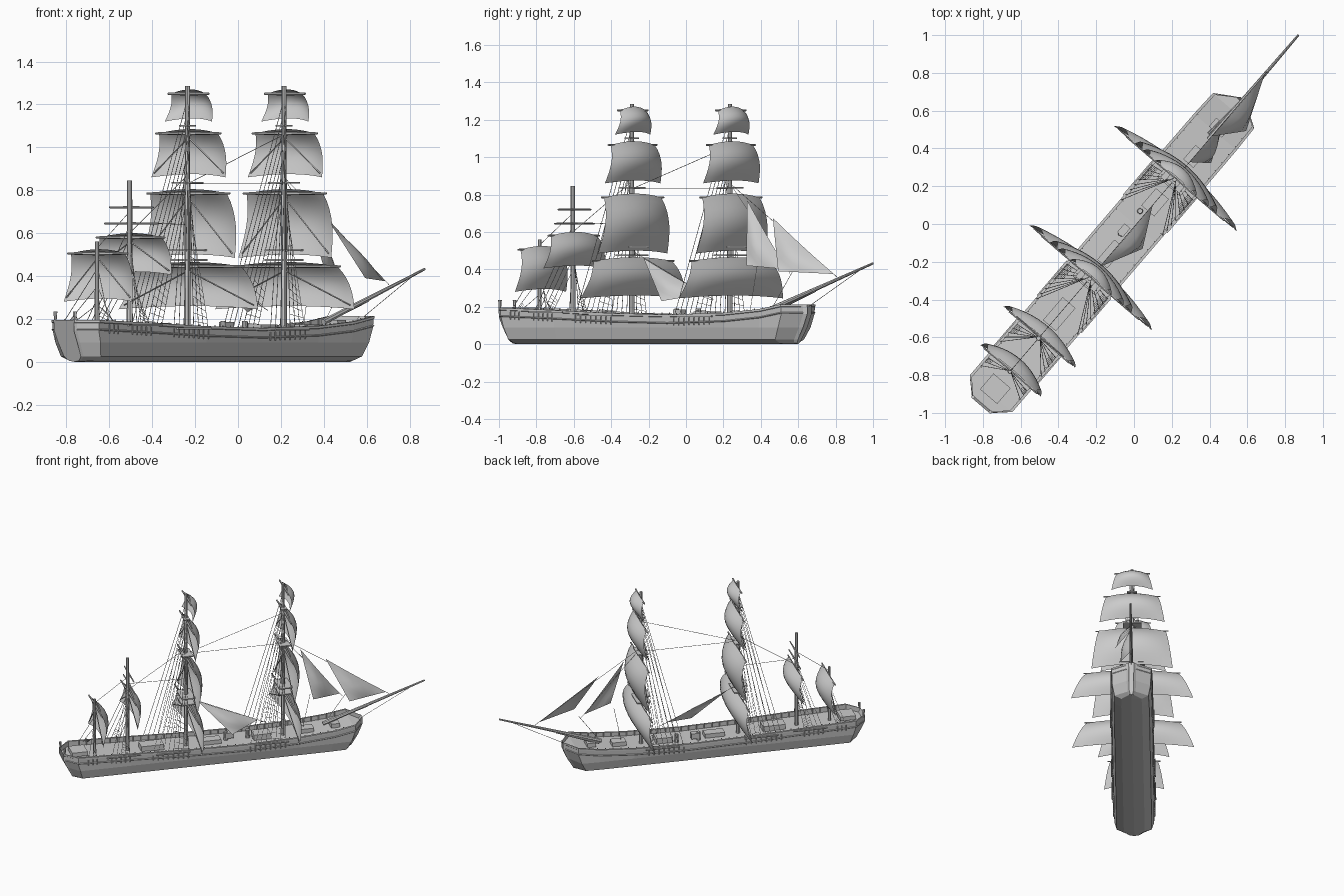
import bpy, bmesh, math
from mathutils import Matrix, Vector

if "Cube" in bpy.data.objects:
    bpy.data.objects.remove(bpy.data.objects["Cube"])

# Ship frame: X forward, Y to port, Z up; then turned onto the diagonal
SHIP = Matrix.Translation((0.0076, -0.0065, 0)) @ Matrix.Rotation(math.radians(49.4), 4, 'Z')


def finish(name, bm, smooth=False):
    bmesh.ops.recalc_face_normals(bm, faces=bm.faces)
    bm.transform(SHIP)
    me = bpy.data.meshes.new(name)
    bm.to_mesh(me)
    bm.free()
    for p in me.polygons:
        p.use_smooth = smooth
    ob = bpy.data.objects.new(name, me)
    bpy.context.collection.objects.link(ob)
    return ob


def rods(name, segs, sides=6):
    """One object from many tapered rods: (start, end, radius1, radius2)."""
    bm = bmesh.new()
    for a, b, r1, r2 in segs:
        a, b = Vector(a), Vector(b)
        d = b - a
        m = Matrix.Translation((a + b) / 2) @ d.to_track_quat('Z', 'Y').to_matrix().to_4x4()
        bmesh.ops.create_cone(bm, cap_ends=True, segments=sides, radius1=r1,
                              radius2=r2, depth=d.length, matrix=m)
    return finish(name, bm)


def boxes(name, items):
    """One object from many boxes: (centre, size)."""
    bm = bmesh.new()
    for c, s in items:
        bmesh.ops.create_cube(bm, size=1, matrix=Matrix.Translation(c) @ Matrix.Diagonal((*s, 1)))
    return finish(name, bm)


# Hull stations: s at rail, s at keel, half width, rail height, deck depth
ST = [(-1.258, -1.185, .062, .195, 0), (-1.245, -1.175, .070, .195, .035),
      (-1.174, -1.130, .146, .195, .035), (-.8, -.8, .147, .182, .035),
      (-.4, -.4, .147, .166, .03), (0, 0, .147, .158, .03), (.4, .4, .147, .168, .03),
      (.65, .62, .146, .188, .03), (.797, .725, .141, .213, .03),
      (.862, .78, .035, .212, .03), (.878, .795, .018, .212, 0)]


def rail_at(s):
    for a, b in zip(ST, ST[1:]):
        if s <= b[0]:
            f = (s - a[0]) / (b[0] - a[0])
            return a[2] + f * (b[2] - a[2]), a[3] + f * (b[3] - a[3])
    return ST[-1][2], ST[-1][3]


# Hull with bulwarks and deck
bm = bmesh.new()
rings = []
for st, sk, w, h, dd in ST:
    half = [(.92, h - dd), (.92, h + .0005), (1.02, h), (1.02, h - .012), (.985, h - .014),
            (.97, h - .05), (.95, .09), (.84, .025), (.5, .005)]
    prof = half + [(0, 0)] + [(-a, z) for a, z in reversed(half)]
    rings.append([bm.verts.new((sk + (st - sk) * min(1, z / .14), a * w, z)) for a, z in prof])
for A, B in zip(rings, rings[1:]):
    n = len(A)
    for i in range(n):
        bm.faces.new((A[i], A[(i + 1) % n], B[(i + 1) % n], B[i]))
bm.faces.new(rings[0])
bm.faces.new(rings[-1])
finish("hull", bm)

# Side wales and keel
wale = []
for y in (1, -1):
    for a, b in zip(ST[1:-1], ST[2:-1]):
        wale.append(((a[0], y * a[2] * .985, a[3] - .045), (b[0], y * b[2] * .985, b[3] - .045), .004, .004))
rods("side_wales", wale, 4)

# Deck fittings: hatches, cabins, channels
boxes("deck_fittings", [((-1.14, 0, .18), (.11, .12, .03)), ((-.62, 0, .16), (.16, .09, .04)),
      ((-.2, 0, .15), (.14, .07, .03)), ((-.06, .03, .165), (.06, .04, .04)),
      ((.16, 0, .155), (.12, .09, .04)), ((.48, 0, .16), (.1, .07, .03)), ((.68, 0, .18), (.06, .09, .03))])
boxes("rigging_channels", [((s, y * .15, h), (.24, .012, .008))
      for s, h in ((.2, .15), (-.5, .155), (-.85, .17)) for y in (1, -1)])
rods("capstans", [((s, t, .125), (s, t, .19), .016, .013) for s, t in ((.073, .03), (-.083, .03))], 10)
rods("stern_lanterns", [((-1.25, y * .06, .19), (-1.25, y * .06, .235), .006, .010) for y in (1, -1)], 6)

# Masts and bowsprit
FORE, MAIN, MIZ, AFT = .318, -.373, -.788, -1.022
masts = []
for m in (FORE, MAIN):
    masts += [((m, 0, .05), (m, 0, .84), .015, .014), ((m, 0, .8), (m, 0, 1.285), .0125, .011)]
masts += [((MIZ, 0, .05), (MIZ, 0, .845), .014, .012), ((AFT, 0, .06), (AFT, 0, .56), .012, .009)]
rods("masts", masts, 8)
rods("bowsprit", [((.60, 0, .185), (1.325, 0, .432), .015, .006),
                  ((.62, .02, .18), (.92, .0, .285), .008, .006)], 8)
boxes("mast_tops", [((m, 0, z), (w * .6, w, .008)) for m in (FORE, MAIN)
      for z, w in ((.475, .16), (.52, .16), (.835, .13), (1.10, .07))])

# Square sails: mast, top z, bottom z, top half width, bottom half width
SAILS = []
for m in (FORE, MAIN):
    SAILS += [(m, 1.25, 1.12, .105, .145, "royal_sail"), (m, 1.065, .86, .18, .228, "topgallant_sail"),
              (m, .785, .485, .235, .285, "topsail"), (m, .445, .245, .32, .428, "course_sail")]
SAILS += [(MIZ, .58, .405, .19, .25, "mizzen_sail"), (AFT, .505, .28, .165, .21, "aft_sail")]
yards, spars = [], []
NU, NV = 14, 8
for m, zt, zb, wt, wb, name in SAILS:
    bm = bmesh.new()
    H = zt - zb
    grid = []
    for j in range(NV + 1):
        v = j / NV
        row = []
        for i in range(NU + 1):
            a = 2 * i / NU - 1
            w = wt + (wb - wt) * v ** .8
            bulge = (.03 + .14 * H) * math.sin(math.pi * v ** .85) * (1 - .55 * a * a)
            x = m + .018 + bulge + .018 * v * (1 - a * a) - .012 * a * a
            z = zt - H * v + (.02 * (1 - v) + .015 * v) * (1 - a * a)
            row.append(bm.verts.new((x, a * w, z)))
        grid.append(row)
    for A, B in zip(grid, grid[1:]):
        for i in range(NU):
            bm.faces.new((A[i], A[i + 1], B[i + 1], B[i]))
    finish(name, bm, True)
    for y in (1, -1):
        yards.append(((m + .012, 0, zt), (m + .006, y * (wt + .02), zt), .009, .005))
        if H > .17:
            spars.append(((m + .006, 0, zt - .02), (m + .01, y * wb * .93, zb + .02), .0035, .0035))
# Bare mizzen spars
for z, w in ((.72, .135), (.645, .165)):
    for y in (1, -1):
        yards.append(((MIZ + .012, 0, z), (MIZ + .012, y * w, z), .006, .004))
rods("yards", yards, 6)
rods("sail_braces", spars, 4)

# Triangular staysails: head, tack, clew
STAYSAILS = [((.62, 0, .675), (1.05, 0, .375), (.76, -.12, .39), "outer_jib"),
             ((.44, 0, .77), (.72, 0, .40), (.51, -.09, .42), "inner_jib"),
             ((-.29, 0, .46), (.14, 0, .27), (-.07, -.11, .23), "main_staysail")]
N = 6
for h, t, c, name in STAYSAILS:
    h, t, c = Vector(h), Vector(t), Vector(c)
    bm = bmesh.new()
    P = {}
    for i in range(N + 1):
        for j in range(N + 1 - i):
            u, v = i / N, j / N
            w = 1 - u - v
            p = h * w + t * u + c * v
            p.y -= .9 * u * v * w
            p += ((h + t) / 2 - c) * (.25 * u * w)*(-.3)
            P[i, j] = bm.verts.new(p)
    for i in range(N):
        for j in range(N - i):
            bm.faces.new((P[i, j], P[i + 1, j], P[i, j + 1]))
            if j < N - i - 1:
                bm.faces.new((P[i + 1, j], P[i + 1, j + 1], P[i, j + 1]))
    finish(name, bm, True)

# Shrouds and backstays with ratlines
R = .0016
lines = []
for m, top, n, back in ((FORE, 1.2, 8, .27), (MAIN, 1.2, 8, .27), (MIZ, .62, 5, .15), (AFT, .42, 3, .08)):
    for y in (1, -1):
        feet = []
        for i in range(n):
            f = i / (n - 1)
            s = m - back + f * (back - .02)
            w, h = rail_at(s)
            foot, head = Vector((s, y * w, h - .02)), Vector((m, y * .01, top - f * top * .38))
            lines.append((foot, head, R, R))
            lines.append((foot, foot - Vector((0, 0, .04)), R * 2, R * 2))
            feet.append((foot, head))
        for k in range(1, 7):
            for (a, b), (c, d) in zip(feet[n // 2:], feet[n // 2 + 1:]):
                q = k * .05
                lines.append((a.lerp(b, q), c.lerp(d, q), R * .7, R * .7))

# Stays between masts and to the bowsprit
for a, b in (((FORE, 1.06), (MAIN, .83)), ((FORE, .83), (MAIN, .83)), ((MAIN, .87), (MIZ, .6)),
             ((MIZ, .7), (AFT, .53)), ((MIZ, .65), (MAIN, .64)), ((FORE, .86), (1.07, .36)),
             ((FORE, .86), (.74, .38)), ((1.25, .405), (.87, .20)), ((MAIN, .5), (.2, .24)),
             ((.76, .39), (.62, .2)), ((.51, .42), (.46, .18))):
    lines.append(((a[0], 0, a[1]), (b[0], 0, b[1]), R, R))
rods("rigging", lines, 4)

# Bulwark rail stanchions
posts = []
for i in range(34):
    s = -1.1 + i * .055
    w, h = rail_at(s)
    for y in (1, -1):
        posts.append(((s, y * w * .9, h - .035), (s, y * w * .9, h + .006), .0035, .0035))
rods("rail_posts", posts, 4)
